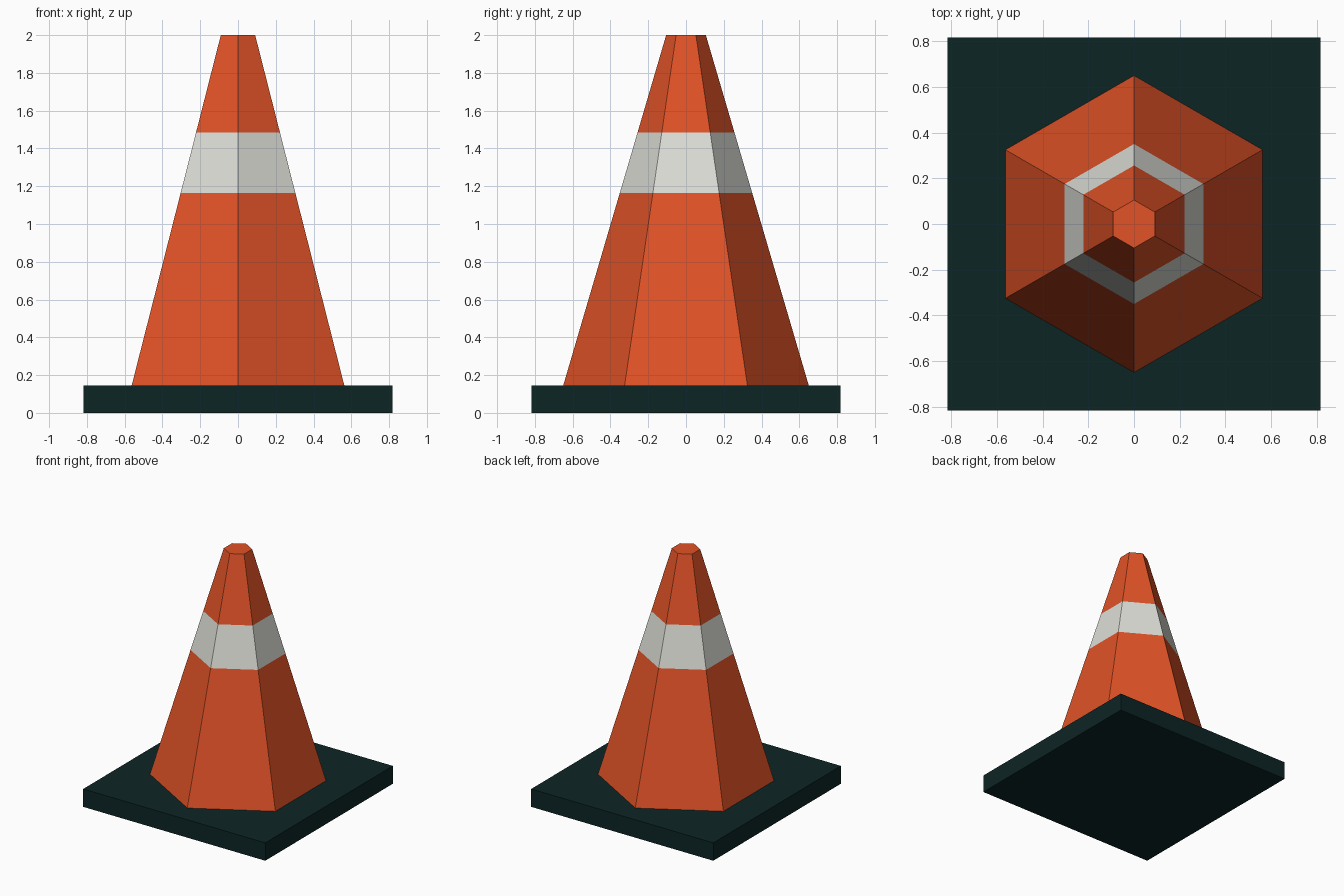
import bpy, bmesh, math

if "Cube" in bpy.data.objects:
    bpy.data.objects.remove(bpy.data.objects["Cube"])


def material(name, rgb):
    m = bpy.data.materials.new(name)
    m.diffuse_color = (*rgb, 1.0)
    m.use_nodes = True
    m.node_tree.nodes["Principled BSDF"].inputs["Base Color"].default_value = m.diffuse_color
    return m


orange = material("orange", (0.75, 0.085, 0.02))
white = material("off white", (0.73, 0.73, 0.68))
dark = material("dark green black", (0.004, 0.018, 0.018))


def add_object(name, bm, mats):
    bmesh.ops.recalc_face_normals(bm, faces=bm.faces)
    me = bpy.data.meshes.new(name)
    bm.to_mesh(me)
    bm.free()
    for m in mats:
        me.materials.append(m)
    ob = bpy.data.objects.new(name, me)
    bpy.context.collection.objects.link(ob)
    return ob


BASE_H, TOP = 0.145, 2.0
HALF = 0.817
BAND = (1.165, 1.485)
R_BOTTOM, R_TOP = 0.65, 0.105

# Square base slab
bm = bmesh.new()
bmesh.ops.create_cube(bm, size=1)
for v in bm.verts:
    v.co.x *= 2 * HALF
    v.co.y *= 2 * HALF
    v.co.z = (v.co.z + 0.5) * BASE_H
add_object("base", bm, [dark])

# Six-sided cone body with a reflective band, corners pointing along y
bm = bmesh.new()
rings = []
for z in (BASE_H, *BAND, TOP):
    r = R_BOTTOM + (R_TOP - R_BOTTOM) * (z - BASE_H) / (TOP - BASE_H)
    angles = [math.pi / 2 + i * math.pi / 3 for i in range(6)]
    rings.append([bm.verts.new((r * math.cos(a), r * math.sin(a), z)) for a in angles])
for level, (lo, hi) in enumerate(zip(rings, rings[1:])):
    for i in range(6):
        j = (i + 1) % 6
        f = bm.faces.new((lo[i], lo[j], hi[j], hi[i]))
        f.material_index = 1 if level == 1 else 0
bm.faces.new(rings[-1])
bm.faces.new(rings[0][::-1])
add_object("cone", bm, [orange, white])
